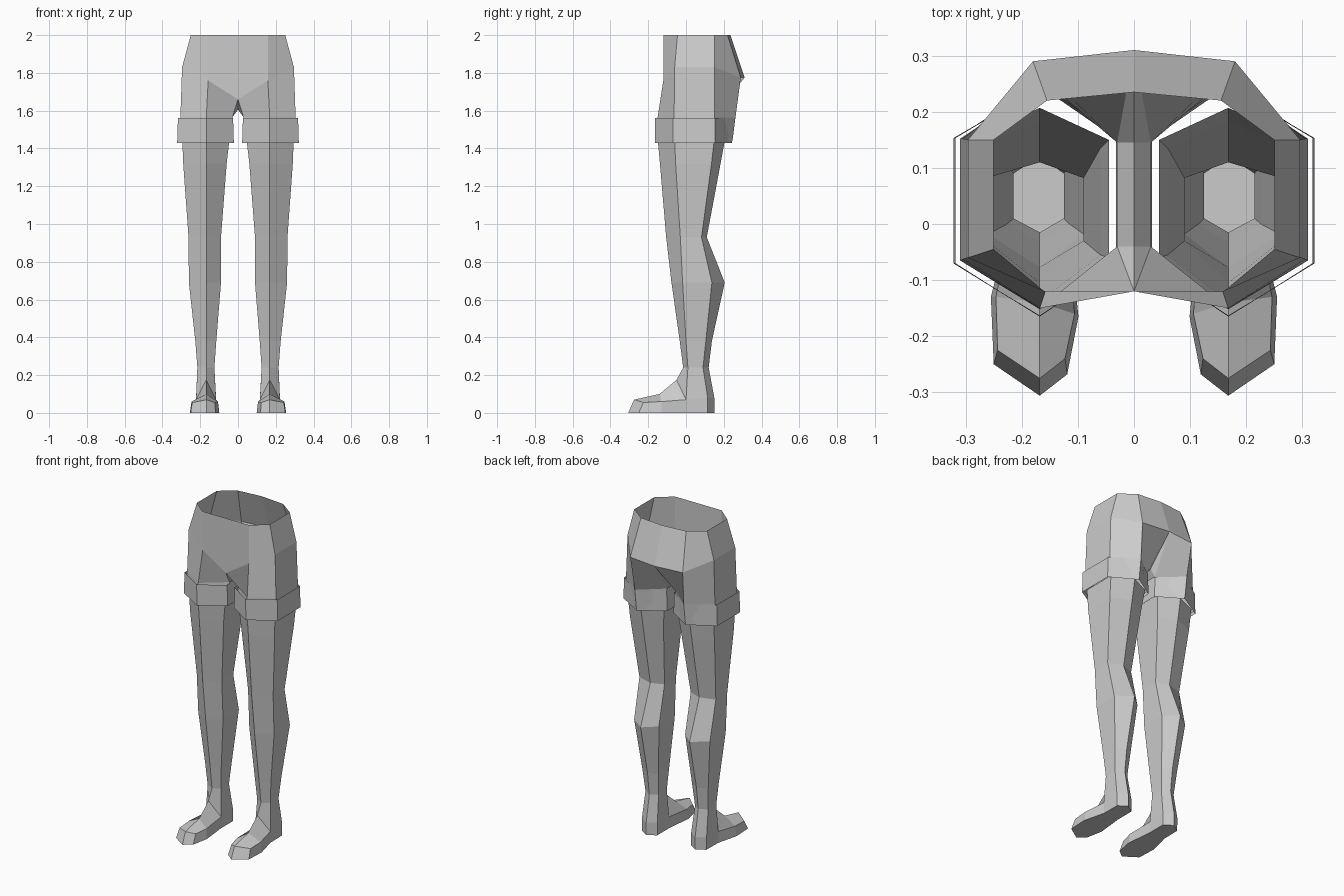
import bpy, bmesh

if "Cube" in bpy.data.objects:
    bpy.data.objects.remove(bpy.data.objects["Cube"], do_unlink=True)

grey = bpy.data.materials.new("plain_grey")
grey.use_nodes = True
grey.diffuse_color = (0.6, 0.6, 0.6, 1)
grey.node_tree.nodes["Principled BSDF"].inputs["Base Color"].default_value = (0.6, 0.6, 0.6, 1)
grey.node_tree.nodes["Principled BSDF"].inputs["Roughness"].default_value = 0.8

CX = 0.168  # leg axis


def hexagon(bm, z, inner, outer, front, side_front, side_back, back):
    """Six-sided section with a point at the front and at the back."""
    pts = [(CX, front), (outer, side_front), (outer, side_back),
           (CX, back), (inner, side_back), (inner, side_front)]
    return [bm.verts.new((x, y, z)) for x, y in pts]


def bridge(bm, a, b):
    n = len(a)
    for i in range(n):
        j = (i + 1) % n
        bm.faces.new((a[i], a[j], b[j], b[i]))


def finish(bm, name):
    """Turn the left half into a mirrored, flat-shaded object."""
    bmesh.ops.recalc_face_normals(bm, faces=bm.faces)
    mesh = bpy.data.meshes.new(name)
    bm.to_mesh(mesh)
    bm.free()
    mesh.materials.append(grey)
    ob = bpy.data.objects.new(name, mesh)
    bpy.context.collection.objects.link(ob)
    m = ob.modifiers.new("mirror", 'MIRROR')
    m.merge_threshold = 0.0005
    return ob


# Legs with feet: stacked sections from thigh to ankle
bm = bmesh.new()
sections = [
    (1.45, .045, .295, -.150, -.060, .150, .207),
    (1.32, .060, .290, -.138, -.055, .135, .183),
    (0.93, .090, .262, -.105, -.030, .082, .110),
    (0.69, .090, .260, -.077, -.018, .137, .205),
    (0.38, .115, .226, -.033, .000, .105, .137),
    (0.24, .125, .215, -.015, .010, .090, .120),
]
rings = [hexagon(bm, *s) for s in sections]
for a, b in zip(rings, rings[1:]):
    bridge(bm, a, b)

# Foot outlines run from heel round the outer side to the toe and back
sole_pts = [(CX, .150), (.220, .115), (.222, .000), (.255, -.130), (.250, -.250),
            (CX, -.306), (.119, -.268), (.099, -.165), (.116, .000), (.116, .115)]
top_pts = [(CX, .150, .08), (.222, .115, .08), (.222, .000, .07), (.246, -.130, .06),
           (.243, -.225, .055), (CX, -.275, .07), (.123, -.240, .055),
           (.106, -.160, .06), (.116, .000, .07), (.116, .115, .08)]
sole = [bm.verts.new((x, y, 0)) for x, y in sole_pts]
top = [bm.verts.new(p) for p in top_pts]
bridge(bm, top, sole)
bm.faces.new(sole)
r1 = bm.verts.new((CX, -.050, .175))
r2 = bm.verts.new((CX, -.140, .100))
ank = rings[-1]
for f in [(ank[3], ank[2], top[1], top[0]), (ank[2], ank[1], top[2], top[1]),
          (ank[1], ank[0], r1, top[2]), (top[2], r1, r2, top[3]),
          (top[3], r2, top[5], top[4]),
          (ank[3], top[0], top[9], ank[4]), (ank[4], top[9], top[8], ank[5]),
          (ank[5], top[8], r1, ank[0]), (top[8], top[7], r2, r1),
          (top[7], top[6], top[5], r2)]:
    bm.faces.new(f)
finish(bm, "legs")

# Shorts: waist, hip line, crotch and thigh openings
bm = bmesh.new()
V = bm.verts.new
waist = [V(p) for p in [(0, -.12, 2), (.160, -.12, 2), (.250, -.045, 2),
                        (.250, .150, 2), (.155, .220, 2), (0, .235, 2)]]
hip = [V(p) for p in [(0, -.12, 1.66), (.158, -.12, 1.76), (.296, -.06, 1.83),
                      (.296, .150, 1.83), (.180, .290, 1.775), (0, .310, 1.775)]]
for i in range(5):
    bm.faces.new((waist[i], waist[i + 1], hip[i + 1], hip[i]))
thigh = hexagon(bm, 1.565, .030, .305, -.150, -.063, .152, .262)
thigh[5].co.y, thigh[4].co.y = -.04, .145
hem = hexagon(bm, 1.44, .032, .310, -.152, -.065, .152, .246)
bridge(bm, thigh, hem)
crotch_front, crotch_back = V((0, -.04, 1.605)), V((0, .145, 1.605))
for f in [(hip[1], hip[2], thigh[1], thigh[0]), (hip[2], hip[3], thigh[2], thigh[1]),
          (hip[3], hip[4], thigh[3], thigh[2]), (hip[4], hip[5], thigh[4], thigh[3]),
          (hip[0], hip[1], thigh[0], thigh[5]), (hip[0], thigh[5], crotch_front),
          (hip[5], crotch_back, thigh[4]),
          (crotch_front, thigh[5], thigh[4], crotch_back)]:
    bm.faces.new(f)
finish(bm, "shorts")

# Turned-up cuffs around the thighs
bm = bmesh.new()
bridge(bm, hexagon(bm, 1.56, .026, .318, -.165, -.070, .153, .250),
       hexagon(bm, 1.43, .022, .322, -.163, -.070, .153, .243))
finish(bm, "cuffs")
